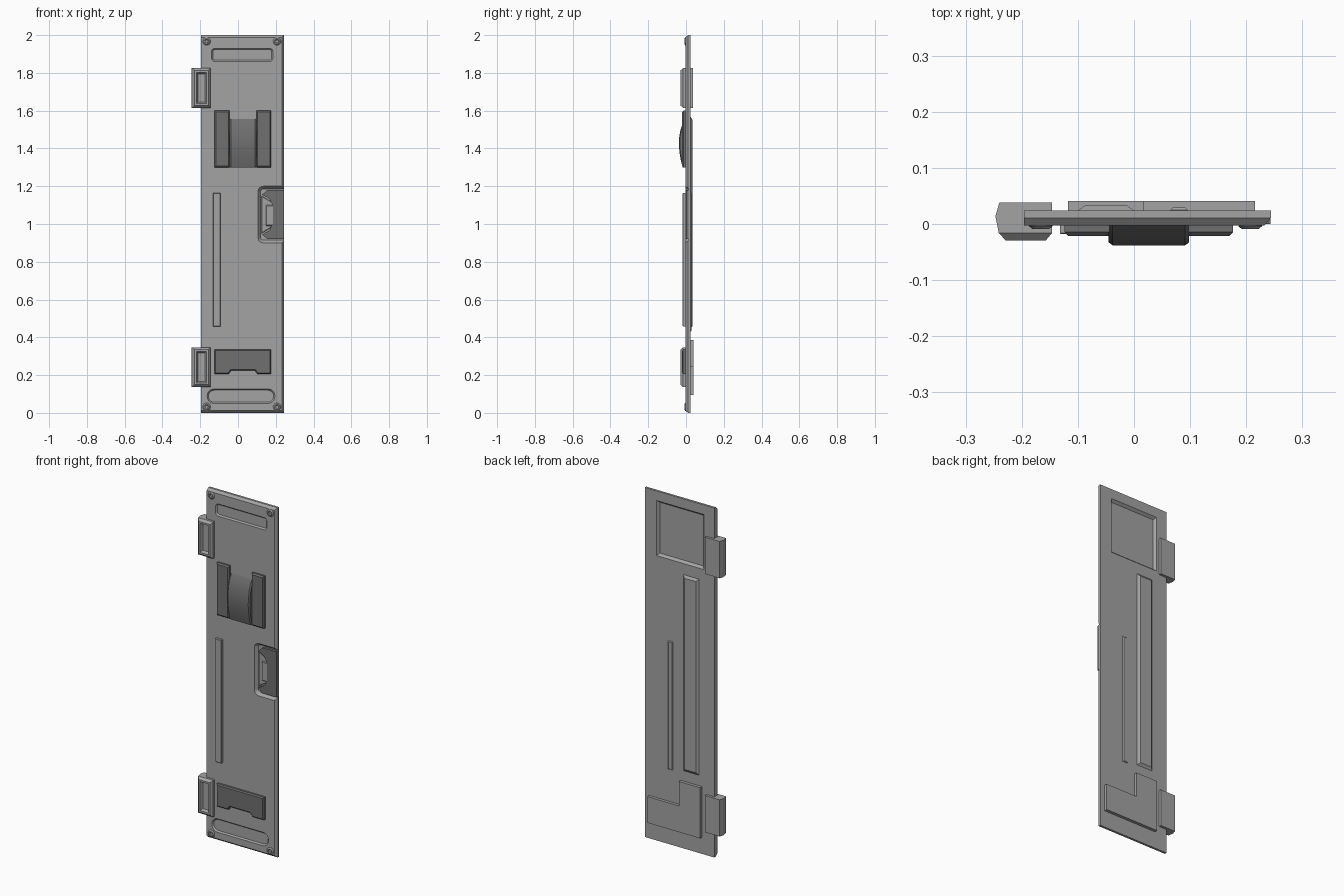
import bpy, bmesh, math
from mathutils import Vector

cube = bpy.data.objects.get("Cube")
if cube:
    bpy.data.objects.remove(cube, do_unlink=True)


def material(name, value):
    m = bpy.data.materials.new(name)
    m.use_nodes = True
    m.diffuse_color = (value, value, value, 1)
    m.node_tree.nodes["Principled BSDF"].inputs["Base Color"].default_value = (value, value, value, 1)
    return m


LIGHT = material("light grey plastic", 0.37)
DARK = material("dark grey plastic", 0.16)
FRONT, BACK = -0.003, 0.024


def rect(x0, x1, z0, z1):
    return [(x0, z0), (x1, z0), (x1, z1), (x0, z1)]


def rounded(x0, x1, z0, z1, r, steps=6):
    pts = []
    corners = [(x1 - r, z1 - r), (x0 + r, z1 - r), (x0 + r, z0 + r), (x1 - r, z0 + r)]
    for k, (cx, cz) in enumerate(corners):
        for i in range(steps + 1):
            a = math.pi / 2 * (k + i / steps)
            pts.append((cx + r * math.cos(a), cz + r * math.sin(a)))
    return pts


def inset(pts, d):
    """Move every side of a counter-clockwise outline inwards by d."""
    out = []
    for i, p in enumerate(pts):
        p, a, b = Vector(p), Vector(pts[i - 1]), Vector(pts[(i + 1) % len(pts)])
        e, f = (p - a).normalized(), (b - p).normalized()
        n, m = Vector((-e.y, e.x)), Vector((-f.y, f.x))
        out.append(tuple(p + (n + m) * d / (1 + n.dot(m))))
    return out


def loft(name, levels, mat=LIGHT, axis="y"):
    """Join outlines at successive depths into a closed solid."""
    bm = bmesh.new()
    rings = []
    for t, pts in levels:
        rings.append([bm.verts.new((u, t, v) if axis == "y" else (t, u, v)) for u, v in pts])
    for a, b in zip(rings, rings[1:]):
        for i in range(len(a)):
            j = (i + 1) % len(a)
            bm.faces.new((a[i], a[j], b[j], b[i]))
    bm.faces.new(rings[0])
    bm.faces.new(rings[-1])
    bmesh.ops.recalc_face_normals(bm, faces=bm.faces)
    mesh = bpy.data.meshes.new(name)
    bm.to_mesh(mesh)
    bm.free()
    mesh.materials.append(mat)
    obj = bpy.data.objects.new(name, mesh)
    bpy.context.collection.objects.link(obj)
    return obj


def raised(name, pts, base, top, bevel, mat=LIGHT):
    edge = top + math.copysign(bevel, base - top)
    return loft(name, [(base, pts), (edge, pts), (top, inset(pts, bevel))], mat)


def cut(target, pts, surface, floor, slope):
    """Sink a pocket with sloping walls into the target."""
    outside = surface + math.copysign(0.03, surface - floor)
    cutter = loft("cutter", [(outside, pts), (surface, pts), (floor, inset(pts, slope))])
    cutter.hide_render = True
    mod = target.modifiers.new("pocket", "BOOLEAN")
    mod.operation, mod.solver, mod.object = "DIFFERENCE", "EXACT", cutter
    bpy.context.view_layer.objects.active = target
    bpy.ops.object.modifier_apply(modifier=mod.name)
    bpy.data.objects.remove(cutter, do_unlink=True)


# Door panel, chamfered on the front at top, bottom and right
panel = loft("door_panel", [
    (BACK, rect(-0.196, 0.244, 0, 2)),
    (0.011, rect(-0.196, 0.244, 0, 2)),
    (FRONT, rect(-0.196, 0.232, 0.012, 1.988))])

# Sunken slots, latch bay and rear window
cut(panel, rounded(-0.14, 0.185, 1.86, 1.93, 0.018), FRONT, 0.005, 0.007)
cut(panel, rounded(-0.163, 0.195, 0.05, 0.127, 0.036), FRONT, 0.005, 0.007)
cut(panel, rounded(0.105, 0.4, 0.9, 1.2, 0.03), FRONT, 0.014, 0.014)
cut(panel, rect(-0.13, 0.17, 1.63, 1.945), BACK, 0.01, 0.012)

# Latch: dark bracket around a light finger tab
half = [(0.243, 0.13), (0.155, 0.13), (0.128, 0.105), (0.165, 0.085), (0.185, 0.045)]
bracket = [(x, 1.05 + z) for x, z in half] + [(x, 1.05 - z) for x, z in reversed(half)]
loft("latch_bracket", [(0.02, bracket), (0.0, bracket)], DARK)
raised("latch_plate", [(0.125, 0.95), (0.19, 0.99), (0.19, 1.11), (0.125, 1.15)], 0.018, 0.008, 0.003)
raised("latch_tab", rect(0.148, 0.188, 0.99, 1.1), 0.016, 0.001, 0.004)

# Large clip: two side pads and a bowed centre
for side, x0, x1 in (("right", -0.124, -0.044), ("left", 0.097, 0.176)):
    raised("clip_pad_" + side, rect(x0, x1, 1.3, 1.6), 0.005, -0.021, 0.007, DARK)
bow = [(0.015, 1.3), (-0.018, 1.3), (-0.027, 1.335), (-0.034, 1.375), (-0.038, 1.42),
       (-0.036, 1.46), (-0.029, 1.5), (-0.017, 1.535), (-0.001, 1.56), (0.015, 1.56)]
bow = bow[::-1]
centre = loft("clip_centre", [(-0.045, inset(bow, 0.005)), (-0.038, bow),
                              (0.091, bow), (0.098, inset(bow, 0.005))], DARK, axis="x")

# Small clip with a notched lower edge
notched = [(-0.124, 0.205), (-0.05, 0.205), (-0.036, 0.224), (0.089, 0.224),
           (0.103, 0.205), (0.176, 0.205), (0.176, 0.335), (-0.124, 0.335)]
raised("small_clip", notched, 0.005, -0.021, 0.006, DARK)

# Front rib and rear reinforcements
raised("front_rib", rect(-0.132, -0.093, 0.458, 1.163), 0.005, -0.018, 0.002)
wide = rect(-0.1, 0.0, 0.445, 1.567)
loft("rear_wide_rib", [(0.015, wide), (BACK, wide), (0.034, inset(wide, 0.014))])
raised("rear_narrow_rib", rect(0.065, 0.096, 0.43, 1.164), 0.015, 0.029, 0.004)
step = [(-0.118, 0.095), (0.216, 0.095), (0.216, 0.245), (0.017, 0.245), (0.017, 0.385), (-0.118, 0.385)]
loft("rear_stepped_plate", [(0.015, step), (0.041, step)])

# Hinge blocks with front pockets
for place, z0, z1 in (("upper", 1.615, 1.825), ("lower", 0.137, 0.347)):
    hinge = loft("hinge_" + place, [
        (0.038, rect(-0.24, -0.146, z0, z1)),
        (0.014, rect(-0.247, -0.146, z0, z1)),
        (-0.016, rect(-0.241, -0.146, z0, z1)),
        (-0.029, rect(-0.229, -0.157, z0 + 0.012, z1 - 0.012))])
    cut(hinge, rect(-0.221, -0.167, z0 + 0.022, z1 - 0.022), -0.029, -0.014, 0.008)

# Hollow corner studs
for x, side in ((-0.166, "right"), (0.207, "left")):
    for z, level in ((0.032, "bottom"), (1.967, "top")):
        ring = [(x + 0.021 * math.cos(a), z + 0.021 * math.sin(a))
                for a in (math.tau * i / 20 for i in range(20))]
        loft("stud_" + level + "_" + side, [
            (0.005, ring), (-0.004, ring), (-0.009, inset(ring, 0.006)),
            (-0.009, inset(ring, 0.011)), (-0.003, inset(ring, 0.013))])

# Smooth only the gently curved parts
for obj in [centre] + [o for o in bpy.data.objects if o.name.startswith("stud_")]:
    bpy.ops.object.select_all(action="DESELECT")
    obj.select_set(True)
    bpy.context.view_layer.objects.active = obj
    bpy.ops.object.shade_smooth_by_angle(angle=math.radians(25))
